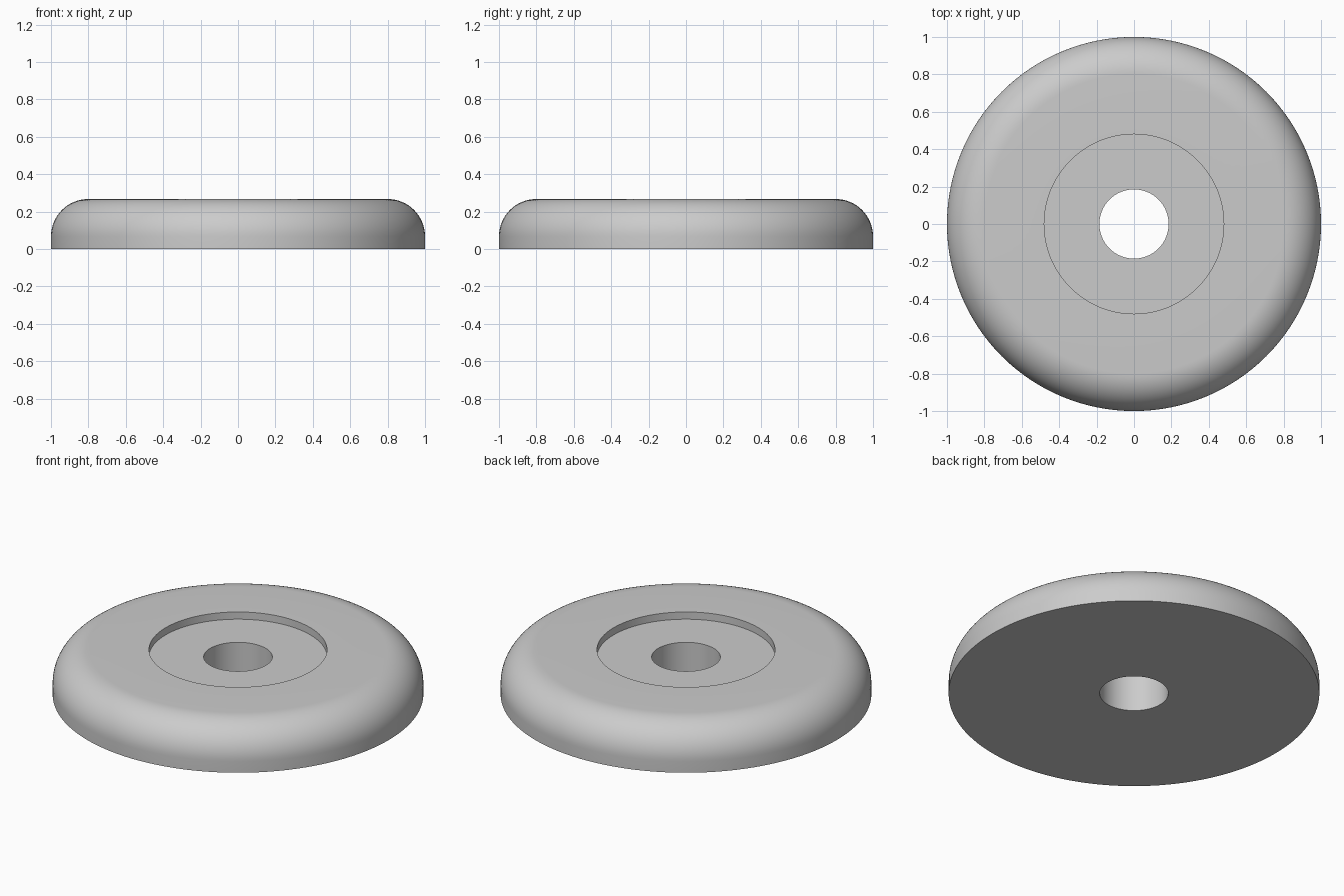
import bpy, bmesh, math

cube = bpy.data.objects.get("Cube")
if cube:
    bpy.data.objects.remove(cube, do_unlink=True)

SEGMENTS = 128
HEIGHT, RADIUS, FILLET = 0.267, 1.0, 0.2
HOLE, RECESS, DEPTH = 0.185, 0.48, 0.043

# Plain grey material
grey = bpy.data.materials.new("light grey")
grey.use_nodes = True
colour = (0.6, 0.6, 0.6, 1)
grey.diffuse_color = colour
grey.node_tree.nodes["Principled BSDF"].inputs["Base Color"].default_value = colour

# Cross-section (radius, height): bore, rounded rim, countersunk recess
profile = [(HOLE, 0), (RADIUS, 0)]
for i in range(17):
    a = math.pi / 2 * i / 16
    profile.append((RADIUS - FILLET + FILLET * math.cos(a),
                    HEIGHT - FILLET + FILLET * math.sin(a)))
profile += [(RECESS, HEIGHT), (RECESS, HEIGHT - DEPTH), (HOLE, HEIGHT - DEPTH)]

# Lathe the closed cross-section around z
bm = bmesh.new()
rings = []
for s in range(SEGMENTS):
    t = 2 * math.pi * s / SEGMENTS
    rings.append([bm.verts.new((r * math.cos(t), r * math.sin(t), z)) for r, z in profile])
for s, ring in enumerate(rings):
    following = rings[(s + 1) % SEGMENTS]
    for i in range(len(profile)):
        j = (i + 1) % len(profile)
        bm.faces.new((ring[i], following[i], following[j], ring[j]))
bmesh.ops.recalc_face_normals(bm, faces=bm.faces)
mesh = bpy.data.meshes.new("washer_disc")
bm.to_mesh(mesh)
bm.free()
mesh.materials.append(grey)
disc = bpy.data.objects.new("washer_disc", mesh)
bpy.context.collection.objects.link(disc)

# Smooth the round walls, keep the rims sharp
bpy.ops.object.select_all(action='DESELECT')
disc.select_set(True)
bpy.context.view_layer.objects.active = disc
bpy.ops.object.shade_smooth_by_angle(angle=math.radians(30))
